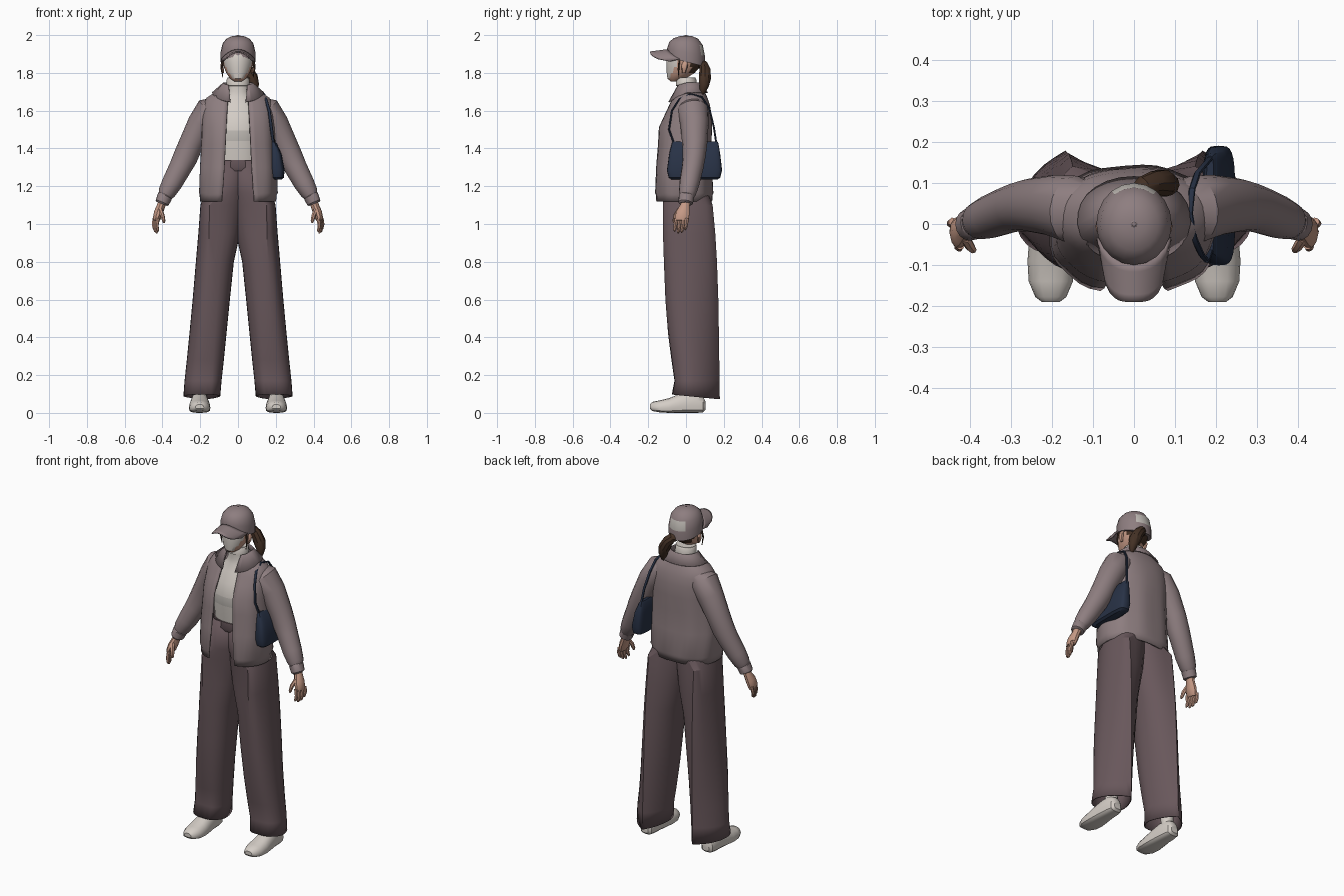
import bpy, bmesh, math
from mathutils import Vector


def material(name, r, g, b):
    m = bpy.data.materials.new(name)
    m.diffuse_color = [((c / 255 + 0.055) / 1.055) ** 2.4 for c in (r, g, b)] + [1]
    return m


JACKET = material("mauve_grey", 142, 126, 128)
PANTS = material("dark_plum", 104, 87, 91)
WHITE = material("off_white", 212, 205, 198)
STRIPE = material("pale_grey", 190, 185, 179)
SKIN = material("skin", 198, 154, 134)
HAIR = material("dark_brown", 68, 49, 37)
NAVY = material("navy", 40, 50, 70)


def ring(cx, cy, z, rx, ry, n=24, p=2.0, gap=None, tilt=0, wave=0):
    """Horizontal superellipse starting at the front, optionally open there."""
    a0 = math.asin((gap / rx) ** (p / 2)) if gap else 0
    span = 2 * math.pi - 2 * a0
    pts = []
    for i in range(n):
        a = a0 + span * i / (n - 1 if gap else n)
        s, c = math.sin(a), math.cos(a)
        k = 1 + wave * math.sin(9 * a)
        x = math.copysign(abs(s) ** (2 / p), s) * rx * k
        y = -math.copysign(abs(c) ** (2 / p), c) * ry * k
        pts.append(Vector((cx + x, cy + y, z + tilt * y)))
    return pts


def loft(name, rings, mats, closed=True, caps=True, rule=None, thick=0, angle=35):
    """Skin a list of equal-length point rings."""
    bm = bmesh.new()
    vs = [[bm.verts.new(p) for p in r] for r in rings]
    n = len(vs[0])
    for a, b in zip(vs, vs[1:]):
        for i in range(n if closed else n - 1):
            j = (i + 1) % n
            bm.faces.new((a[i], a[j], b[j], b[i]))
    if caps and closed:
        bm.faces.new(vs[0])
        bm.faces.new(vs[-1])
    bmesh.ops.recalc_face_normals(bm, faces=bm.faces)
    if rule:
        for f in bm.faces:
            f.material_index = rule(f.calc_center_median())
    me = bpy.data.meshes.new(name)
    bm.to_mesh(me)
    bm.free()
    for m in mats if isinstance(mats, list) else [mats]:
        me.materials.append(m)
    ob = bpy.data.objects.new(name, me)
    bpy.context.collection.objects.link(ob)
    if thick:
        mod = ob.modifiers.new("thickness", 'SOLIDIFY')
        mod.thickness, mod.offset = thick, 0
    bpy.ops.object.select_all(action='DESELECT')
    ob.select_set(True)
    bpy.context.view_layer.objects.active = ob
    bpy.ops.object.shade_smooth_by_angle(angle=math.radians(angle))
    return ob


def tube(name, path, mat, side=1, ref=(0, 1, 0), n=12):
    """Tube through (x, y, z, radius, radius along ref); side=-1 mirrors it."""
    pts = [Vector((p[0] * side, p[1], p[2])) for p in path]
    rings = []
    for i, p in enumerate(pts):
        t = (pts[min(i + 1, len(pts) - 1)] - pts[max(i - 1, 0)]).normalized()
        b = Vector(ref)
        b = (b - t * b.dot(t)).normalized()
        m = t.cross(b)
        ra, rb = path[i][3], path[i][-1]
        rings.append([p + m * ra * math.cos(2 * math.pi * k / n)
                      + b * rb * math.sin(2 * math.pi * k / n) for k in range(n)])
    return loft(name, rings, mat)


# Head: pale face front tapering to the chin, skin sides, hair at the back
head = [(1.755, -.06, .02, .022), (1.77, -.05, .042, .048), (1.80, -.028, .062, .074),
        (1.83, -.015, .074, .088), (1.86, -.01, .08, .094), (1.90, -.005, .082, .094),
        (1.94, 0, .076, .084)]


def head_colour(c):
    if c.y < -.05 and c.z > 1.765 and abs(c.x) < .028 + .55 * (c.z - 1.77):
        return 1
    return 2 if c.y > .02 and c.z > 1.785 else 0


loft("head", [ring(0, cy, z, rx, ry, 32) for z, cy, rx, ry in head], [SKIN, WHITE, HAIR],
     rule=head_colour)
for s, tag in ((1, "left"), (-1, "right")):
    tube("ear_" + tag, [(.078, -.012, 1.80, .005, .008), (.083, -.01, 1.82, .008, .014),
                        (.086, -.006, 1.842, .008, .017), (.08, -.004, 1.86, .004, .01)], SKIN, s, n=8)
    tube("hair_strand_" + tag, [(.08, -.035, 1.87, .005), (.087, -.04, 1.82, .005),
                                (.08, -.038, 1.775, .002)], HAIR, s, n=6)

# Ponytail, swept over the left shoulder
tube("ponytail", [(0, .07, 1.845, .02), (.025, .092, 1.84, .026), (.05, .1, 1.815, .03),
                  (.072, .1, 1.775, .034), (.085, .096, 1.735, .027), (.088, .088, 1.70, .016),
                  (.086, .082, 1.68, .004)], HAIR, n=10)

# Cap: crown with a rear opening, brim and button
crown = [(1.858, .092, .1, -.25), (1.91, .092, .1, -.2), (1.955, .082, .089, -.1),
         (1.982, .06, .065, -.03), (1.995, .03, .032, 0), (1.997, .008, .008, 0)]
loft("cap_crown", [ring(0, 0, z, rx, ry, 20, tilt=t) for z, rx, ry, t in crown], [JACKET, STRIPE],
     rule=lambda c: int(c.y > .06 and abs(c.x) < .06 and 1.89 < c.z < 1.945))
loft("cap_button", [ring(0, 0, z, r, r, 8) for z, r in ((1.99, .009), (1.997, .009), (2.0, .005))], JACKET)
brim = []
for j in range(6):
    v, row = j / 5, []
    for i in range(15):
        u = i / 7 - 1
        x = u * (.088 - .01 * v)
        y0 = -.098 * math.sqrt(max(0, 1 - (x / .093) ** 2))
        y1 = -.085 - .105 * (1 - abs(u) ** 3.5) ** .6
        row.append(Vector((x, y0 + (y1 - y0) * v, 1.922 - .05 * u * u - .012 * v)))
    brim.append(row)
loft("cap_brim", brim, JACKET, closed=False, thick=.007)

# Turtleneck top with a pale band across the chest
top = [(1.30, 0, .13, .10), (1.44, -.005, .135, .112), (1.495, -.005, .135, .115), (1.57, 0, .13, .10),
       (1.63, .01, .11, .08), (1.67, .01, .075, .062), (1.70, .008, .06, .053),
       (1.745, .003, .056, .05), (1.775, 0, .056, .05)]
loft("turtleneck_top", [ring(0, cy, z, rx, ry, 24, 2.2) for z, cy, rx, ry in top], [WHITE, STRIPE],
     rule=lambda c: int(1.445 < c.z < 1.49))
loft("neck_fold", [ring(0, .001, z, r, r * .9) for z, r in
                   ((1.73, .056), (1.732, .061), (1.765, .06), (1.772, .055))], WHITE)

# Jacket body, open down the front, with soft folds and a hem band
body = [(1.12, -.014, .197, .148, .085, 0), (1.155, -.014, .199, .150, .083, .004),
        (1.165, -.014, .204, .153, .081, .014), (1.30, -.014, .199, .145, .072, .018),
        (1.42, -.010, .192, .138, .066, .014), (1.51, -.005, .188, .138, .062, .008),
        (1.58, .010, .187, .120, .058, 0), (1.63, .018, .182, .104, .055, 0),
        (1.665, .02, .163, .090, .055, 0), (1.69, .02, .125, .078, .052, 0),
        (1.72, .018, .08, .066, .05, 0)]
loft("jacket_body", [ring(0, cy, z, rx, ry, 40, 2.3, g, wave=w) for z, cy, rx, ry, g, w in body],
     JACKET, closed=False, thick=.01)

# Folded collar with wide front points
under = ring(0, .012, 1.72, .072, .060, 25, 2.2, .048)
fold = ring(0, .012, 1.745, .08, .066, 25, 2.2, .05)
fall = ring(0, .01, 1.695, .136, .104, 25, 2.1, .04)
for p in fall:
    p.z += .55 * min(p.y, 0)
for r in (under, fold):
    for p in r:
        p.z += .3 * min(p.y, 0)
loft("jacket_collar", [under, fold, fall], JACKET, closed=False, thick=.007, angle=30)

# Sleeves, cuffs and hands
sleeve = [(.10, .03, 1.64, .04, .065), (.145, .035, 1.602, .08, .083), (.195, .045, 1.53, .073, .075),
          (.25, .046, 1.42, .065, .066), (.28, .042, 1.35, .065, .06), (.305, .035, 1.30, .060, .057),
          (.35, .018, 1.215, .054, .053), (.378, .008, 1.165, .046, .046), (.388, .003, 1.145, .036, .038)]
cuff = [(.383, .004, 1.153, .034, .036), (.387, .003, 1.147, .040, .041),
        (.402, -.002, 1.112, .037, .039), (.404, -.002, 1.107, .030, .032)]
palm = [(.395, 0, 1.13, .024, .026), (.408, -.006, 1.095, .022, .026), (.421, -.016, 1.06, .024, .037),
        (.430, -.022, 1.03, .021, .038), (.434, -.024, 1.016, .015, .034)]
for s, tag in ((1, "left"), (-1, "right")):
    tube("sleeve_" + tag, sleeve, JACKET, s, n=16)
    tube("cuff_" + tag, cuff, JACKET, s, n=16)
    tube("palm_" + tag, palm, SKIN, s, n=10)
    for k, drop in enumerate((.052, .062, .058, .044)):
        x, y = .424 + .006 * k, -.052 + .019 * k
        tube(f"finger_{k + 1}_{tag}", [(x, y, 1.03, .011), (x + .006, y - .004, 1.02 - drop * .5, .0095),
                                       (x + .002, y - .008, 1.02 - drop, .008),
                                       (x - .002, y - .009, 1.012 - drop, .003)], SKIN, s, n=7)
    tube("thumb_" + tag, [(.412, -.035, 1.075, .013), (.400, -.055, 1.045, .012),
                          (.393, -.063, 1.015, .009), (.392, -.064, 1.005, .004)], SKIN, s, n=7)

# Wide trousers: z, inner, outer, front, back, squareness
leg = [(1.335, -.03, .135, -.105, .10, 2.3), (1.17, -.03, .172, -.112, .112, 2.2),
       (1.10, -.03, .196, -.114, .134, 2.15), (.95, -.008, .207, -.113, .148, 2.1),
       (.80, .025, .220, -.108, .157, 2.0), (.60, .046, .237, -.1, .164, 1.95),
       (.42, .064, .254, -.086, .167, 1.85), (.28, .078, .268, -.068, .169, 1.8),
       (.17, .09, .280, -.052, .170, 1.8), (.085, .097, .286, -.066, .172, 1.8)]
shoe = [(-.19, .022, .022, .045), (-.178, .038, .01, .058), (-.14, .054, .003, .066), (-.09, .057, 0, .078),
        (-.04, .053, 0, .098), (.01, .047, 0, .115), (.06, .044, 0, .112), (.09, .037, .003, .09),
        (.103, .022, .015, .06)]
for s, tag in ((1, "left"), (-1, "right")):
    rings = []
    for z, xi, xo, yf, yb, pw in leg:
        xc, yc, rx = (xi + xo) / 2, (yf + yb) / 2, (xo - xi) / 2
        r = ring(s * xc, yc, z, rx, (yb - yf) / 2, 28, pw)
        if z <= 1.1:  # creases that hang straight down, sides swept forward
            r[0].y -= .006
            r[14].y += .004
            for p in r:
                u = abs(p.x - s * xc) / rx
                w = .8 * (1 - u) * abs(p.y - yc) / ((yb - yf) / 2)
                p.x += s * (.163 - xc) * max(0, w)
                p.y -= .04 * u * min(1, (1.15 - z) / .8)
        if z < .1:   # hem lifted over the shoe
            for p in r:
                p.z -= .1 * (p.y - .05)
        rings.append(r)
    loft("trouser_leg_" + tag, rings, PANTS, caps=False, thick=.006, angle=28)
    tube("sock_" + tag, [(.2, .045, .06, .034), (.195, .045, .25, .04)], WHITE, s)
    sr = []
    for y, hw, z0, z1 in shoe:
        row = []
        for k in range(16):
            a = 2 * math.pi * k / 16
            c, d = math.cos(a), math.sin(a)
            x = math.copysign(abs(c) ** .8, c) * hw
            h = math.copysign(abs(d) ** (.5 if d < 0 else 1), d)
            row.append(Vector((s * (.203 + x), y, z0 + (z1 - z0) * (.35 + h * (.65 if h > 0 else .35)))))
        sr.append(row)
    loft("shoe_" + tag, sr, WHITE)

# Waistband
loft("waistband", [ring(0, -.002, z, rx, ry, 28, 2.3) for z, rx, ry in
                   ((1.28, .138, .100), (1.30, .138, .109), (1.338, .136, .107), (1.339, .12, .1))], PANTS)

# Shoulder bag with strap
bag = [(1.235, .208, .045, .022, .122), (1.245, .207, .045, .036, .136), (1.285, .207, .045, .04, .146),
       (1.37, .199, .046, .032, .135), (1.425, .188, .048, .018, .124), (1.438, .186, .048, .009, .118)]
loft("shoulder_bag", [ring(cx, cy, z, rx, ry, 28, 4) for z, cx, cy, rx, ry in bag], NAVY)
tube("bag_strap", [(.186, -.065, 1.43, .005, .008), (.178, -.09, 1.50, .005, .008),
                   (.165, -.075, 1.60, .005, .008), (.147, -.035, 1.662, .005, .008),
                   (.136, .025, 1.688, .005, .008), (.142, .085, 1.672, .005, .008),
                   (.155, .124, 1.61, .005, .008), (.176, .148, 1.51, .005, .008),
                   (.186, .16, 1.43, .005, .008)], NAVY, ref=(1, 0, 0), n=8)
